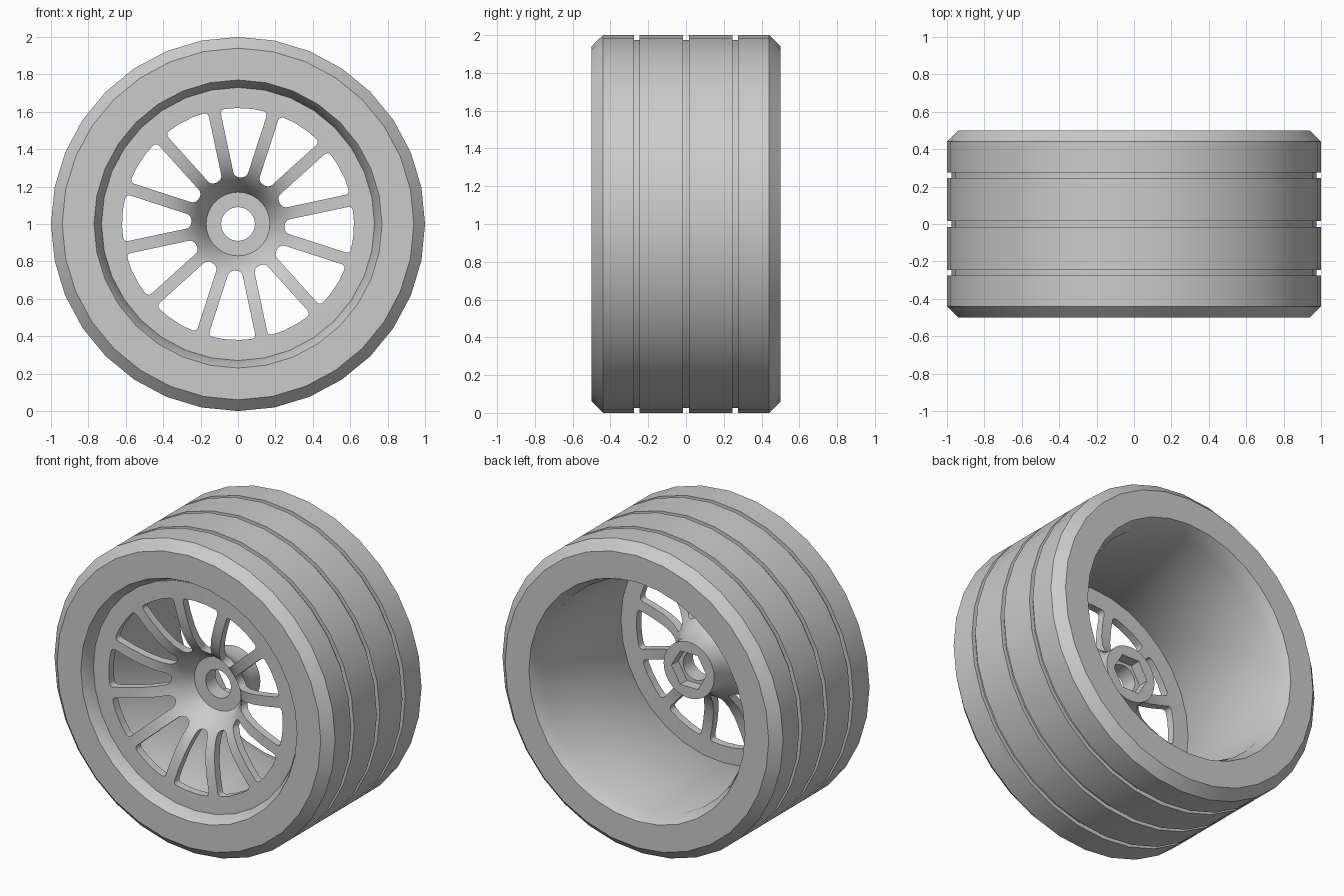
import bpy, bmesh
from math import sin, cos, asin, pi, radians

cube = bpy.data.objects.get("Cube")
if cube:
    bpy.data.objects.remove(cube)

grey = bpy.data.materials.new("light_grey")
grey.use_nodes = True
grey.diffuse_color = (0.6, 0.6, 0.6, 1)
grey.node_tree.nodes["Principled BSDF"].inputs["Base Color"].default_value = (0.6, 0.6, 0.6, 1)

AXLE_Z = 1.0


def make_object(name, bm):
    """Turn a bmesh into an object centred on the axle."""
    bmesh.ops.recalc_face_normals(bm, faces=bm.faces[:])
    mesh = bpy.data.meshes.new(name)
    bm.to_mesh(mesh)
    bm.free()
    mesh.materials.append(grey)
    obj = bpy.data.objects.new(name, mesh)
    obj.location.z = AXLE_Z
    bpy.context.collection.objects.link(obj)
    return obj


def lathe(name, profile, steps):
    """Spin a closed (radius, y) outline about the y axis."""
    bm = bmesh.new()
    rings = []
    for i in range(steps):
        a = 2 * pi * i / steps
        rings.append([bm.verts.new((r * cos(a), y, r * sin(a))) for r, y in profile])
    n = len(profile)
    for i in range(steps):
        a, b = rings[i], rings[(i + 1) % steps]
        for j in range(n):
            k = (j + 1) % n
            bm.faces.new((a[j], a[k], b[k], b[j]))
    return make_object(name, bm)


def prism(bm, outline, y0, y1):
    """Extrude an (x, z) outline along y; returns its long edges."""
    front = [bm.verts.new((x, y0, z)) for x, z in outline]
    back = [bm.verts.new((x, y1, z)) for x, z in outline]
    bm.faces.new(front)
    bm.faces.new(back[::-1])
    n = len(outline)
    for i in range(n):
        j = (i + 1) % n
        bm.faces.new((front[i], front[j], back[j], back[i]))
    return [bm.edges.get((f, b)) for f, b in zip(front, back)]


def polar(r, a):
    return (r * cos(a), r * sin(a))


def finish(obj):
    bpy.ops.object.select_all(action='DESELECT')
    obj.select_set(True)
    bpy.context.view_layer.objects.active = obj
    for mod in list(obj.modifiers):
        bpy.ops.object.modifier_apply(modifier=mod.name)
    bpy.ops.object.shade_smooth_by_angle(angle=radians(30))


# Tyre with chamfered shoulders, three tread grooves and a bevelled bore
tread = [(0.94, -0.5), (1.0, -0.44)]
for y in (-0.26, 0.0, 0.26):
    w = 0.015
    tread += [(1.0, y - w), (0.975, y - w), (0.975, y + w), (1.0, y + w)]
tread += [(1.0, 0.44), (0.94, 0.5)]
bore = [(0.77, 0.5), (0.73, 0.41), (0.73, -0.43), (0.77, -0.5)]
tyre = lathe("tyre", tread + bore, 32)

# Dished wheel centre with hub
front_dish = [(0.74, -0.43), (0.62, -0.43), (0.5, -0.422), (0.4, -0.405), (0.32, -0.375),
              (0.26, -0.335), (0.215, -0.28), (0.185, -0.23), (0.17, -0.2)]
hub = [(0.09, -0.2), (0.09, -0.03), (0.18, -0.03), (0.18, -0.12)]
back_dish = [(0.2, -0.18), (0.235, -0.24), (0.28, -0.29), (0.34, -0.33),
             (0.42, -0.358), (0.52, -0.374), (0.62, -0.38), (0.74, -0.38)]
centre = lathe("wheel_centre", front_dish + hub + back_dish, 72)

# Cutter for twelve rounded windows, leaving spokes of constant width
SPOKES, HALF_SPOKE, R_IN, R_OUT = 12, 0.033, 0.252, 0.62
bm = bmesh.new()
corners = []
for k in range(SPOKES):
    mid = radians(87) + 2 * pi * k / SPOKES
    inner = pi / SPOKES - asin(HALF_SPOKE / R_IN)
    outer = pi / SPOKES - asin(HALF_SPOKE / R_OUT)
    outline = [polar(R_IN, mid + inner), polar(R_IN, mid - inner)]
    outline += [polar(R_OUT, mid + outer * t) for t in (-1, -0.33, 0.33, 1)]
    edges = prism(bm, outline, -0.6, 0.1)
    corners += [edges[i] for i in (0, 1, 2, 5)]
bmesh.ops.bevel(bm, geom=corners, offset=0.026, segments=4, profile=0.5, affect='EDGES')
windows = make_object("window_cutter", bm)

# Cutter for the hexagonal socket in the back of the hub
bm = bmesh.new()
prism(bm, [polar(0.125, pi * i / 3) for i in range(6)], -0.1, 0.05)
socket = make_object("socket_cutter", bm)

for cutter in (windows, socket):
    cutter.hide_render = True
    mod = centre.modifiers.new(cutter.name, 'BOOLEAN')
    mod.operation = 'DIFFERENCE'
    mod.solver = 'EXACT'
    mod.object = cutter

finish(tyre)
finish(centre)
for cutter in (windows, socket):
    bpy.data.objects.remove(cutter)
